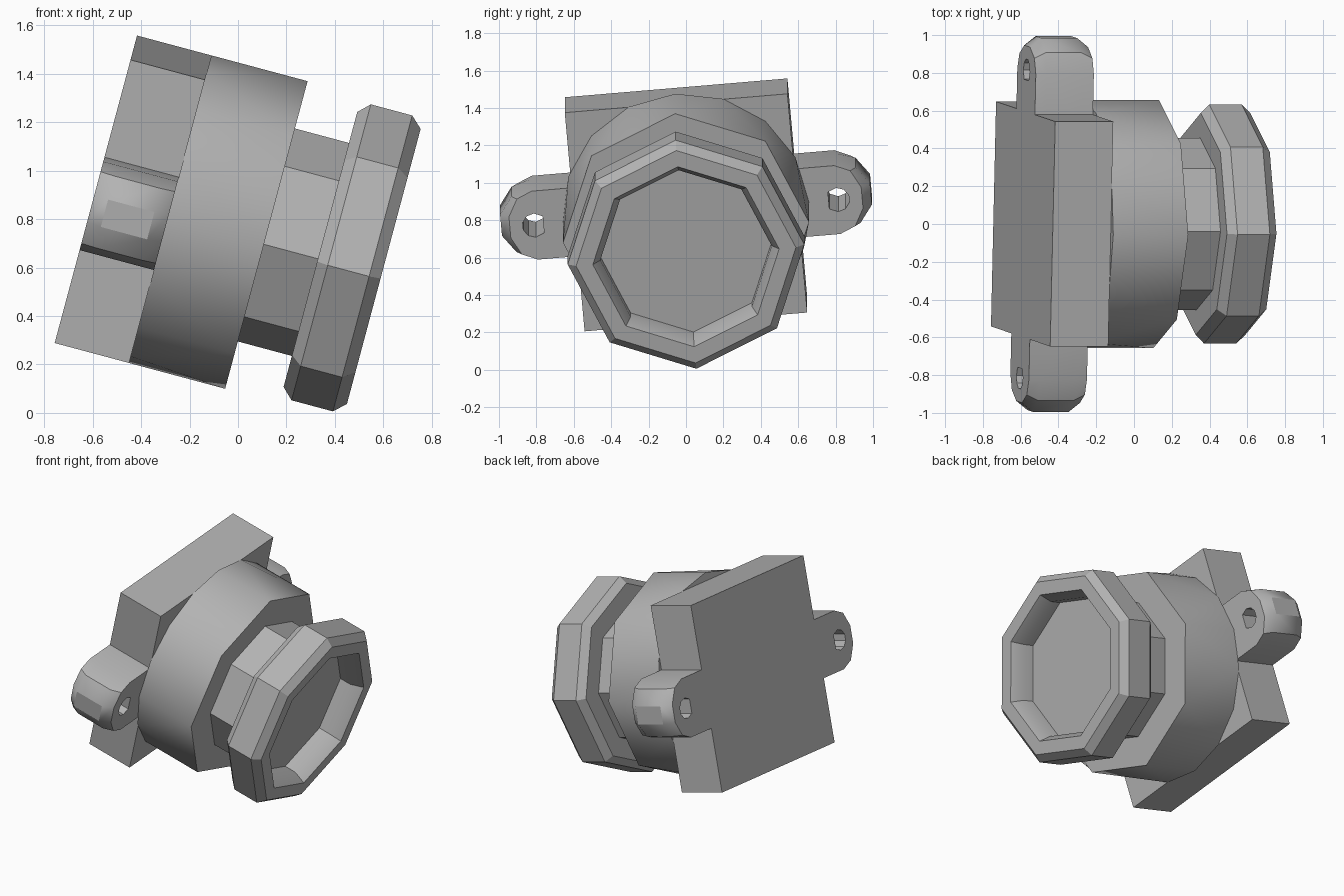
import bpy, bmesh, math
from mathutils import Matrix, Vector

cube = bpy.data.objects.get("Cube")
if cube:
    bpy.data.objects.remove(cube)

# One plain grey for every part
GREY = (0.45, 0.45, 0.45, 1)
mat = bpy.data.materials.new("plain grey")
mat.use_nodes = True
mat.diffuse_color = GREY
mat.node_tree.nodes["Principled BSDF"].inputs["Base Color"].default_value = GREY

# Local frame: z runs along the barrel, tipped down 15 degrees and rolled 5
tilt = math.radians(15)
c, s = math.cos(tilt), math.sin(tilt)
frame = Matrix(((0, s, c, 0.74 * s), (1, 0, 0, 0), (0, c, -s, 0.74 * c), (0, 0, 0, 1)))
frame = frame @ Matrix.Rotation(math.radians(5), 4, "Z")
BACK, SHOULDER, BODY_END = -0.806, -0.488, -0.077


def ring(radius, z, sides=8):
    steps = [math.tau * i / sides for i in range(sides)]
    return [Vector((radius * math.cos(a), radius * math.sin(a), z)) for a in steps]


def finish(name, bm):
    bmesh.ops.recalc_face_normals(bm, faces=bm.faces)
    bm.transform(frame)
    mesh = bpy.data.meshes.new(name)
    bm.to_mesh(mesh)
    bm.free()
    mesh.materials.append(mat)
    obj = bpy.data.objects.new(name, mesh)
    bpy.context.collection.objects.link(obj)
    bpy.ops.object.select_all(action="DESELECT")
    obj.select_set(True)
    bpy.context.view_layer.objects.active = obj
    bpy.ops.object.shade_smooth_by_angle()


def loft(name, rings, closed=False):
    """Skin matching rings; closed joins last to first, otherwise cap both ends."""
    bm = bmesh.new()
    loops = [[bm.verts.new(p) for p in r] for r in rings]
    pairs = list(zip(loops, loops[1:]))
    if closed:
        pairs.append((loops[-1], loops[0]))
    else:
        bm.faces.new(loops[0])
        bm.faces.new(loops[-1])
    for a, b in pairs:
        n = len(a)
        for i in range(n):
            j = (i + 1) % n
            bm.faces.new((a[i], a[j], b[j], b[i]))
    finish(name, bm)


# Square back plate
bm = bmesh.new()
bmesh.ops.create_cube(bm, size=1)
bmesh.ops.scale(bm, vec=(1.195, 1.215, SHOULDER - BACK), verts=bm.verts)
bmesh.ops.translate(bm, vec=(0, 0, (SHOULDER + BACK) / 2), verts=bm.verts)
finish("back_plate", bm)

# Body changes from sixteen sides at the plate to eight at the front
bm = bmesh.new()
for p in ring(0.66, SHOULDER, 16) + ring(0.66, BODY_END):
    bm.verts.new(p)
bmesh.ops.convex_hull(bm, input=bm.verts)
finish("body", bm)

# Neck, front rim with its bevelled opening, and recessed disc
loft("neck", [ring(0.457, BODY_END - 0.02), ring(0.457, 0.2)])
rim = [(0.46, 0.154), (0.59, 0.154), (0.635, 0.2), (0.635, 0.377),
       (0.59, 0.425), (0.5, 0.425), (0.46, 0.347)]
loft("front_rim", [ring(r, z) for r, z in rim], closed=True)
loft("recessed_disc", [ring(0.46, 0.154), ring(0.46, 0.27)])

# Side lugs: rounded tips and a hole along the barrel direction
LUG_X, LUG_R, ROOT = 0.812, 0.19, 0.52
ARC = [math.radians(-90 + 36 * i) for i in range(6)]


def lug_outline(side, tip, z):
    pts = [(LUG_X + tip * math.cos(a), LUG_R * math.sin(a)) for a in ARC]
    pts += [(ROOT, LUG_R), (ROOT, -LUG_R)]
    return [Vector((side * x, y, z)) for x, y in pts]


def lug_hole(side, z):
    angles = ARC + [math.radians(135), math.radians(225)]
    return [Vector((side * (LUG_X + 0.066 * math.cos(a)), 0.066 * math.sin(a), z)) for a in angles]


for name, side in (("front_lug", -1), ("rear_lug", 1)):
    loft(name, [lug_hole(side, BACK), lug_outline(side, 0.14, BACK),
                lug_outline(side, LUG_R, BACK + 0.06), lug_outline(side, LUG_R, SHOULDER - 0.06),
                lug_outline(side, 0.14, SHOULDER), lug_hole(side, SHOULDER)], closed=True)
